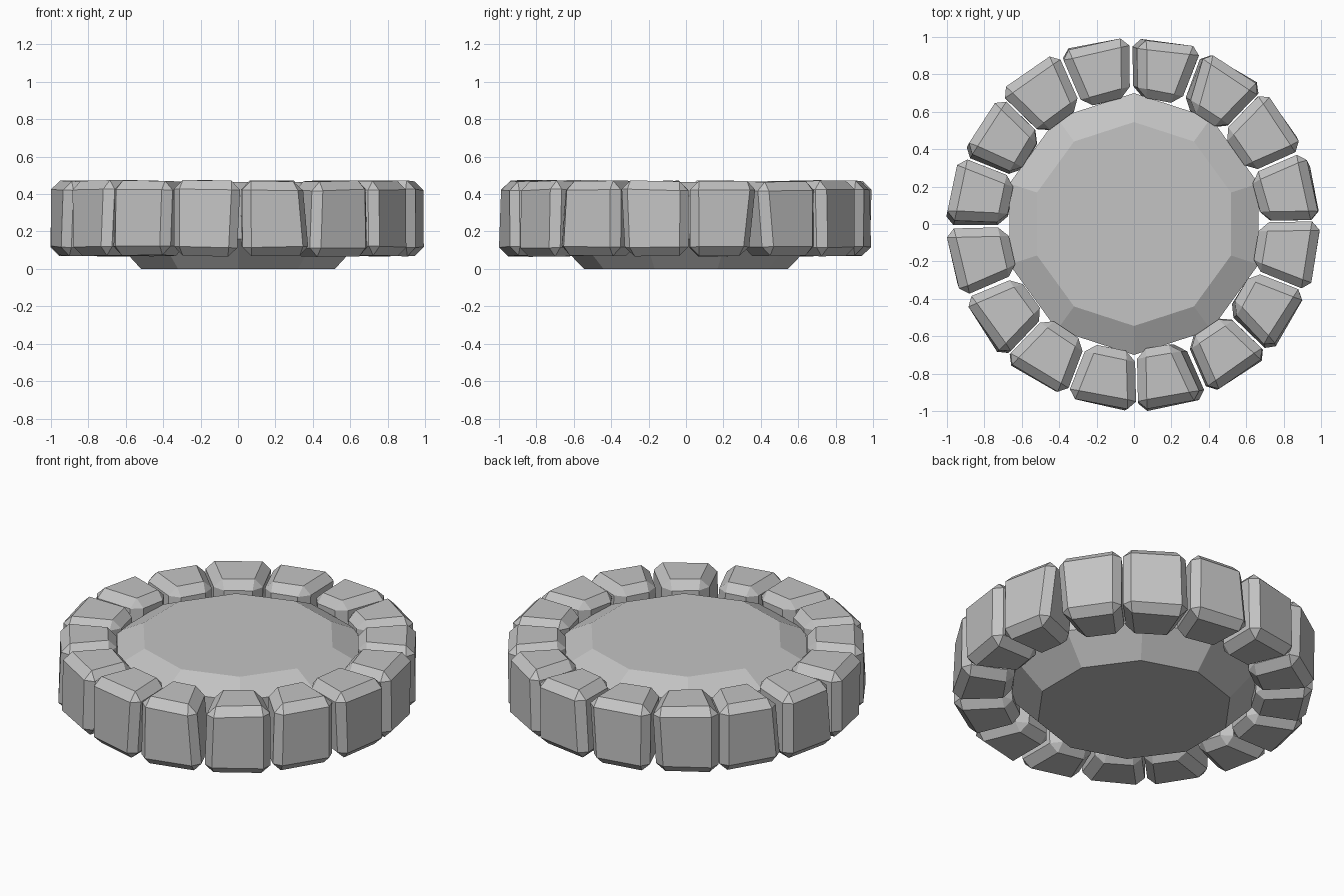
import bpy, bmesh, math, random
from mathutils import Matrix, Vector

random.seed(7)
cube = bpy.data.objects.get("Cube")
if cube:
    bpy.data.objects.remove(cube, do_unlink=True)

# Single stone colour
stone_grey = bpy.data.materials.new("stone grey")
stone_grey.use_nodes = True
colour = (0.55, 0.55, 0.55, 1)
stone_grey.diffuse_color = colour
stone_grey.node_tree.nodes["Principled BSDF"].inputs["Base Color"].default_value = colour


def add_object(name, bm):
    bmesh.ops.recalc_face_normals(bm, faces=bm.faces)
    mesh = bpy.data.meshes.new(name)
    bm.to_mesh(mesh)
    bm.free()
    mesh.materials.append(stone_grey)
    obj = bpy.data.objects.new(name, mesh)
    bpy.context.collection.objects.link(obj)
    return obj


# Ten-sided central slab with chamfered top and bottom
def build_slab(sides=10):
    bm = bmesh.new()
    profile = [(0.545, 0), (0.70, 0.16), (0.70, 0.39), (0.545, 0.465)]
    rings = []
    for radius, z in profile:
        angles = [math.pi / 2 + math.tau * i / sides for i in range(sides)]
        rings.append([bm.verts.new((radius * math.cos(a), radius * math.sin(a), z))
                      for a in angles])
    for low, high in zip(rings, rings[1:]):
        for i in range(sides):
            j = (i + 1) % sides
            bm.faces.new((low[i], low[j], high[j], high[i]))
    bm.faces.new(rings[0])
    bm.faces.new(rings[-1])
    add_object("central_slab", bm)


# Wedge-shaped rim block: chamfered, with one side leaning in a little
def build_block(index, angle, half_pitch):
    bm = bmesh.new()
    bmesh.ops.create_cube(bm, size=2)
    lean_side = random.choice((-1, 1))
    lean_corner = random.choice((-1, 1))
    for v in bm.verts:
        sx, sy, sz = (round(c) for c in v.co)
        radius = 0.985 if sx > 0 else 0.67
        half = radius * math.tan(half_pitch) - 0.005
        if sy == lean_side and sz == lean_corner:
            half -= random.uniform(0.01, 0.05)
        radius += random.uniform(-0.012, 0.012)
        z = 0.27 + sz * 0.2 + random.uniform(-0.006, 0.006)
        v.co = Vector((radius, sy * half, z))
    bmesh.ops.bevel(bm, geom=bm.edges[:], offset=0.048, offset_type='OFFSET',
                    segments=1, profile=0.5, affect='EDGES', clamp_overlap=True)
    bm.transform(Matrix.Rotation(angle, 4, 'Z'))
    add_object(f"rim_block_{index + 1}", bm)


build_slab()
count = 16
for i in range(count):
    build_block(i, math.radians(12.3) + math.tau * i / count, math.pi / count)
